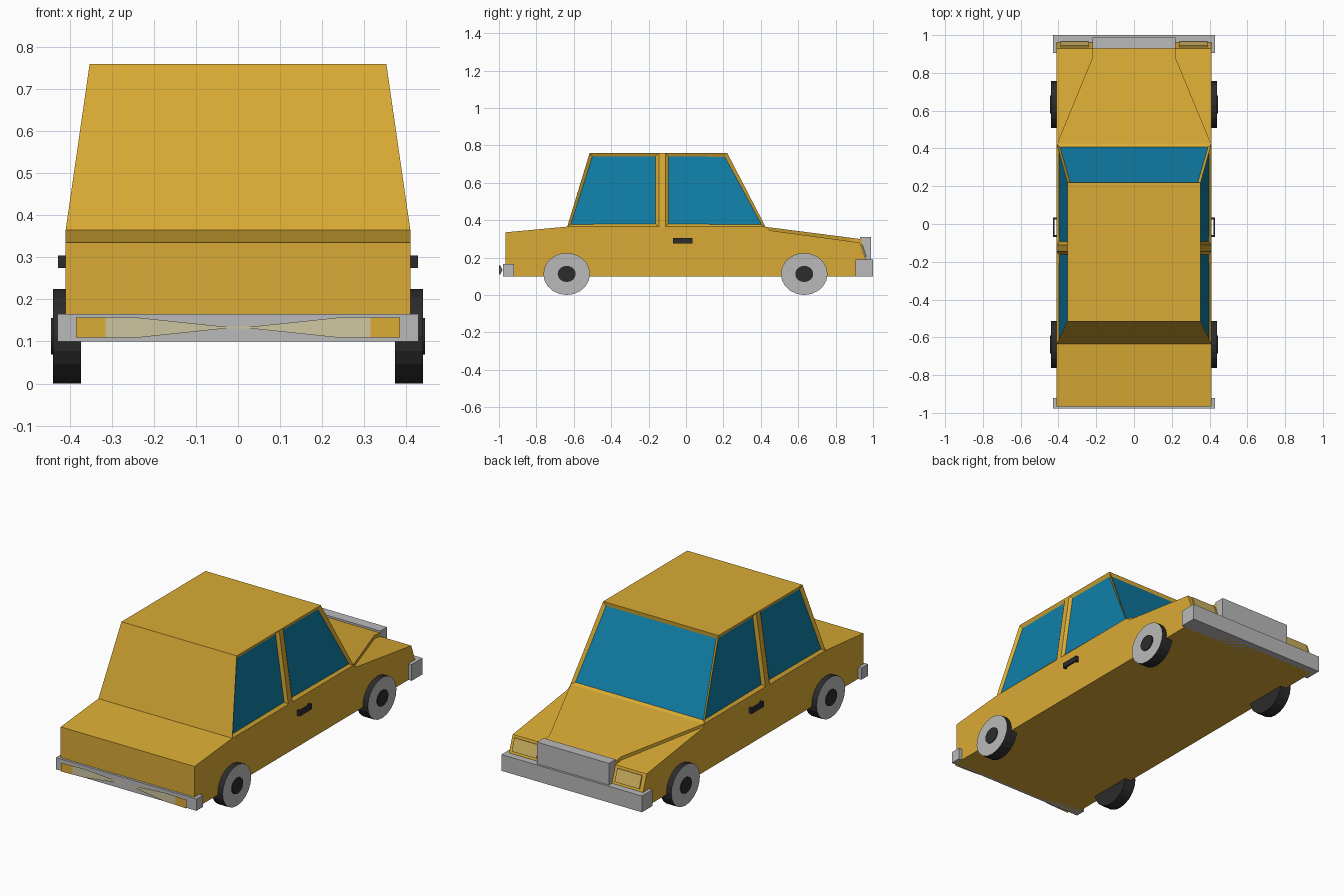
import bpy, bmesh, math
from mathutils import Matrix

cube = bpy.data.objects.get("Cube")
if cube:
    bpy.data.objects.remove(cube, do_unlink=True)


def material(name, rgb):
    m = bpy.data.materials.new(name)
    m.use_nodes = True
    m.diffuse_color = (*rgb, 1)
    m.node_tree.nodes["Principled BSDF"].inputs["Base Color"].default_value = (*rgb, 1)
    return m


PAINT = material("yellow paint", (0.70, 0.41, 0.035))
GLASS = material("blue glass", (0.005, 0.21, 0.39))
METAL = material("grey metal", (0.49, 0.49, 0.49))
RUBBER = material("black rubber", (0.025, 0.025, 0.025))
LENS = material("cream lens", (0.62, 0.57, 0.36))
LAMP = material("pale yellow lamp", (0.62, 0.45, 0.12))


def finish(name, bm, *mats):
    me = bpy.data.meshes.new(name)
    bm.to_mesh(me)
    bm.free()
    for m in mats:
        me.materials.append(m)
    ob = bpy.data.objects.new(name, me)
    bpy.context.collection.objects.link(ob)
    return ob


def solid(name, ring_a, ring_b, mat):
    """Closed solid between two matching rings of points."""
    bm = bmesh.new()
    a = [bm.verts.new(p) for p in ring_a]
    b = [bm.verts.new(p) for p in ring_b]
    bm.faces.new(a)
    bm.faces.new(b)
    n = len(a)
    for i in range(n):
        j = (i + 1) % n
        bm.faces.new((a[i], a[j], b[j], b[i]))
    bmesh.ops.recalc_face_normals(bm, faces=bm.faces)
    return finish(name, bm, mat)


def extrude_x(name, profile, x0, x1, mat):
    return solid(name, [(x0, y, z) for y, z in profile],
                 [(x1, y, z) for y, z in profile], mat)


def box(name, x, y, z, mat):
    return extrude_x(name, [(y[0], z[0]), (y[1], z[0]), (y[1], z[1]), (y[0], z[1])],
                     x[0], x[1], mat)


# Lower body
W, BELT, ROOF, ROOF_W = 0.41, 0.365, 0.76, 0.353
extrude_x("lower_body", [(-0.965, 0.1), (-0.965, 0.335), (-0.64, BELT), (0.42, BELT),
                         (0.45, 0.345), (0.93, 0.28), (0.962, 0.19), (0.962, 0.1)],
          -W, W, PAINT)

# Raised tapering hood
hood = [(-W, 0.42, BELT), (W, 0.42, BELT), (0.22, 0.88, 0.306),
        (0.22, 0.94, 0.298), (-0.22, 0.94, 0.298), (-0.22, 0.88, 0.306)]
solid("hood", hood, [(x, y, z - 0.06) for x, y, z in hood], PAINT)

# Cabin: side strips are rear window, pillar and front window
bm = bmesh.new()
low_y, high_y = (-0.635, -0.145, -0.11, 0.425), (-0.515, -0.145, -0.11, 0.22)
grid = {}
for s in (-1, 1):
    for i in range(4):
        grid[s, i, 0] = bm.verts.new((s * W, low_y[i], BELT))
        grid[s, i, 1] = bm.verts.new((s * ROOF_W, high_y[i], ROOF))
windows = []
for s in (-1, 1):
    for i in range(3):
        f = bm.faces.new((grid[s, i, 0], grid[s, i + 1, 0], grid[s, i + 1, 1], grid[s, i, 1]))
        if i != 1:
            windows.append(f)
for k in (0, 1):
    for i in range(3):
        bm.faces.new((grid[-1, i, k], grid[1, i, k], grid[1, i + 1, k], grid[-1, i + 1, k]))
for i in (0, 3):
    f = bm.faces.new((grid[-1, i, 0], grid[1, i, 0], grid[1, i, 1], grid[-1, i, 1]))
    if i == 3:
        windows.append(f)
bmesh.ops.recalc_face_normals(bm, faces=bm.faces)
bmesh.ops.inset_individual(bm, faces=windows, thickness=0.024, depth=-0.012)
for f in windows:
    f.material_index = 1
bmesh.ops.dissolve_limit(bm, angle_limit=0.01, verts=bm.verts, edges=bm.edges,
                         delimit={'MATERIAL'})
finish("cabin", bm, PAINT, GLASS)

# Bumpers and grille
box("hood_end_bumper", (-0.43, 0.43), (0.905, 1.0), (0.1, 0.19), METAL)
box("trunk_end_bumper", (-0.43, 0.43), (-0.978, -0.92), (0.1, 0.165), METAL)
box("grille", (-0.22, 0.22), (0.93, 0.988), (0.18, 0.31), METAL)

for side, s in (("left", 1), ("right", -1)):
    # Headlight plate on the slanted nose
    extrude_x("headlight_" + side, [(0.938, 0.27), (0.944, 0.272), (0.967, 0.205), (0.96, 0.203)],
              s * 0.24, s * 0.39, LAMP)

    # Tail lamp strip narrowing towards the middle
    bm = bmesh.new()
    rows = []
    for x, half in ((0.385, 0.024), (0.315, 0.024), (0.24, 0.024), (0.04, 0.003), (0, 0.002)):
        y = -0.98 - 0.02 * min(1, x / 0.36)
        rows.append([bm.verts.new((s * x, y, 0.133 + d)) for d in (-half, half)])
    for i, (p, q) in enumerate(zip(rows, rows[1:])):
        f = bm.faces.new((p[0], p[1], q[1], q[0]) if s < 0 else (p[0], q[0], q[1], p[1]))
        f.normal_update()
        if f.normal.y > 0:
            f.normal_flip()
        f.material_index = 0 if i == 0 else 1
    finish("tail_lamp_" + side, bm, PAINT, LENS)

    # Door handle: bar on two posts
    box("handle_bar_" + side, (s * 0.42, s * 0.428), (-0.07, 0.035), (0.275, 0.305), RUBBER)
    for y in (-0.07, 0.023):
        box("handle_post_" + side, (s * 0.405, s * 0.424), (y, y + 0.012), (0.275, 0.305), RUBBER)

    # Wheels: dark tyre, grey outer face, dark hub
    for end, y in (("hood_end", 0.632), ("trunk_end", -0.638)):
        for part, r, x0, x1 in (("wheel", 0.125, 0.373, 0.44), ("hub", 0.048, 0.43, 0.445)):
            bm = bmesh.new()
            place = (Matrix.Translation((s * (x0 + x1) / 2, y, 0.1125))
                     @ Matrix.Diagonal((1, 1, 0.9, 1))
                     @ Matrix.Rotation(math.pi / 2, 4, 'Y'))
            bmesh.ops.create_cone(bm, cap_ends=True, segments=20, radius1=r, radius2=r,
                                  depth=x1 - x0, matrix=place)
            bm.normal_update()
            for f in bm.faces:
                if part == "wheel" and f.normal.x * s > 0.9:
                    f.material_index = 1
            finish(f"{part}_{end}_{side}", bm, RUBBER, METAL)
